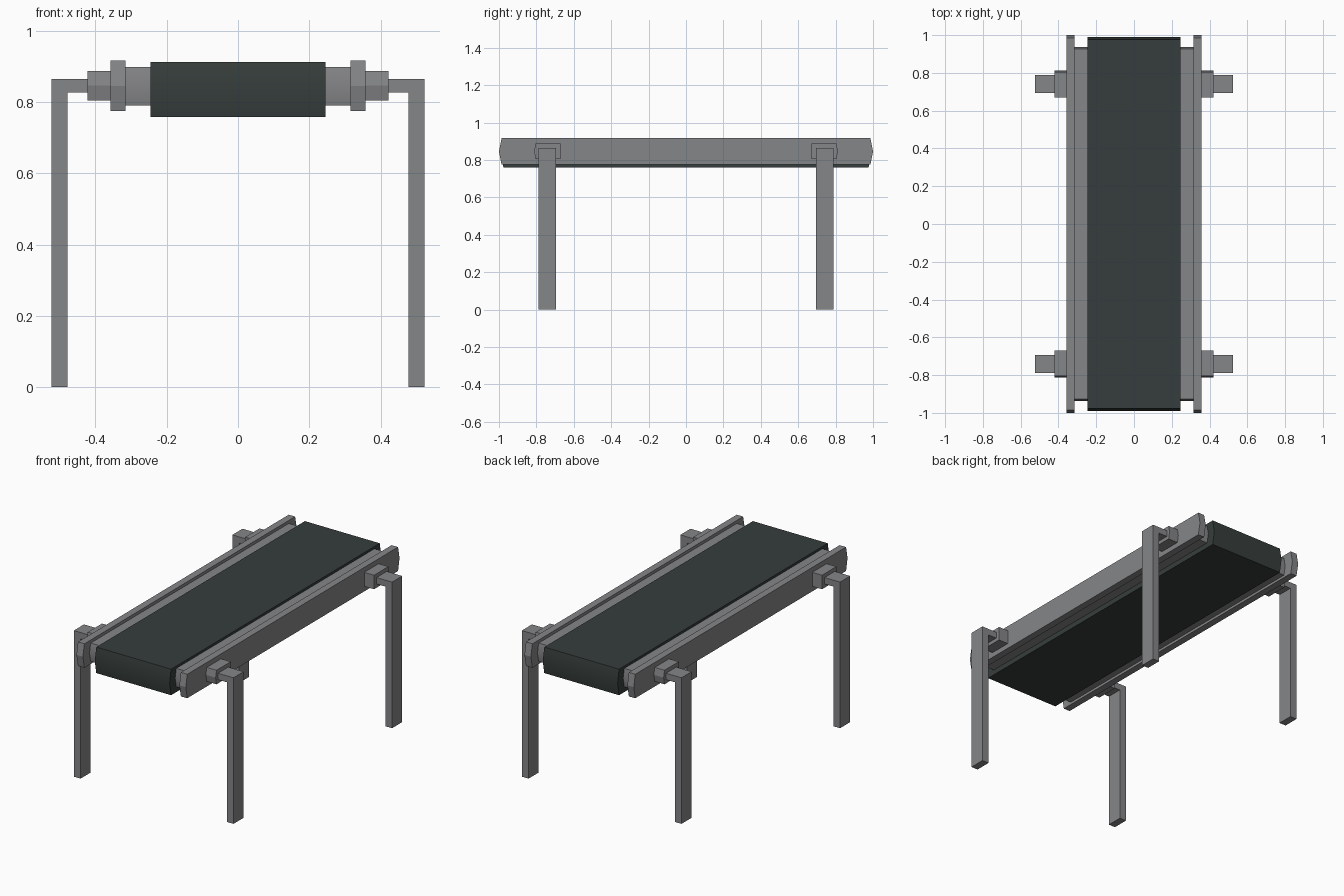
import bpy, bmesh, math

if "Cube" in bpy.data.objects:
    bpy.data.objects.remove(bpy.data.objects["Cube"])


def material(name, color):
    m = bpy.data.materials.new(name)
    m.diffuse_color = (*color, 1)
    m.use_nodes = True
    m.node_tree.nodes["Principled BSDF"].inputs["Base Color"].default_value = m.diffuse_color
    return m


GREY = material("steel_grey", (0.235, 0.238, 0.247))
BELT = material("belt_dark_green", (0.037, 0.048, 0.045))


def prism(name, profile, axis, a, b, mat, smooth=False):
    """Extrude a 2D profile from a to b: axis 'x' uses (y, z), axis 'y' uses (x, z)."""
    bm = bmesh.new()
    place = (lambda p, t: (t, *p)) if axis == 'x' else (lambda p, t: (p[0], t, p[1]))
    low = [bm.verts.new(place(p, a)) for p in profile]
    high = [bm.verts.new(place(p, b)) for p in profile]
    bm.faces.new(low)
    bm.faces.new(high[::-1])
    n = len(profile)
    for i in range(n):
        j = (i + 1) % n
        bm.faces.new((low[i], high[i], high[j], low[j]))
    bmesh.ops.recalc_face_normals(bm, faces=bm.faces)
    me = bpy.data.meshes.new(name)
    bm.to_mesh(me)
    bm.free()
    me.materials.append(mat)
    ob = bpy.data.objects.new(name, me)
    bpy.context.collection.objects.link(ob)
    if smooth:
        me.shade_flat()
        bpy.ops.object.select_all(action='DESELECT')
        ob.select_set(True)
        bpy.context.view_layer.objects.active = ob
        bpy.ops.object.shade_smooth_by_angle(angle=math.radians(40))
    return ob


def pointed_bar(length, z0, z1, tip):
    """Long side profile whose two ends come to a shallow ridge."""
    e, zm = length - tip, (z0 + z1) / 2
    return [(-e, z0), (e, z0), (length, zm), (e, z1), (-e, z1), (-length, zm)]


# belt
prism("belt", pointed_bar(0.99, 0.759, 0.913, 0.014), 'x', -0.245, 0.245, BELT, True)

for sx, side in ((-1, "left"), (1, "right")):
    # bed edge between belt and rail
    prism(f"{side}_bed_edge", pointed_bar(0.938, 0.79, 0.899, 0.011), 'x',
          sx * 0.245, sx * 0.316, GREY, True)
    # side rail
    prism(f"{side}_rail", pointed_bar(1.0, 0.775, 0.917, 0.014), 'x',
          sx * 0.316, sx * 0.358, GREY)
    for sy, end in ((-1, "front"), (1, "back")):
        # bracket with a shallow ridge on its outer end
        bracket = [(0.67, 0.805), (0.804, 0.805), (0.812, 0.847), (0.804, 0.888), (0.67, 0.888)]
        prism(f"{end}_{side}_bracket", [(sy * y, z) for y, z in bracket], 'x',
              sx * 0.358, sx * 0.422, GREY)
        # L-shaped leg with its arm reaching the bracket
        leg = [(0.479, 0), (0.523, 0), (0.523, 0.865), (0.422, 0.865), (0.422, 0.827), (0.479, 0.827)]
        prism(f"{end}_{side}_leg", [(sx * x, z) for x, z in leg], 'y',
              sy * 0.694, sy * 0.789, GREY)
